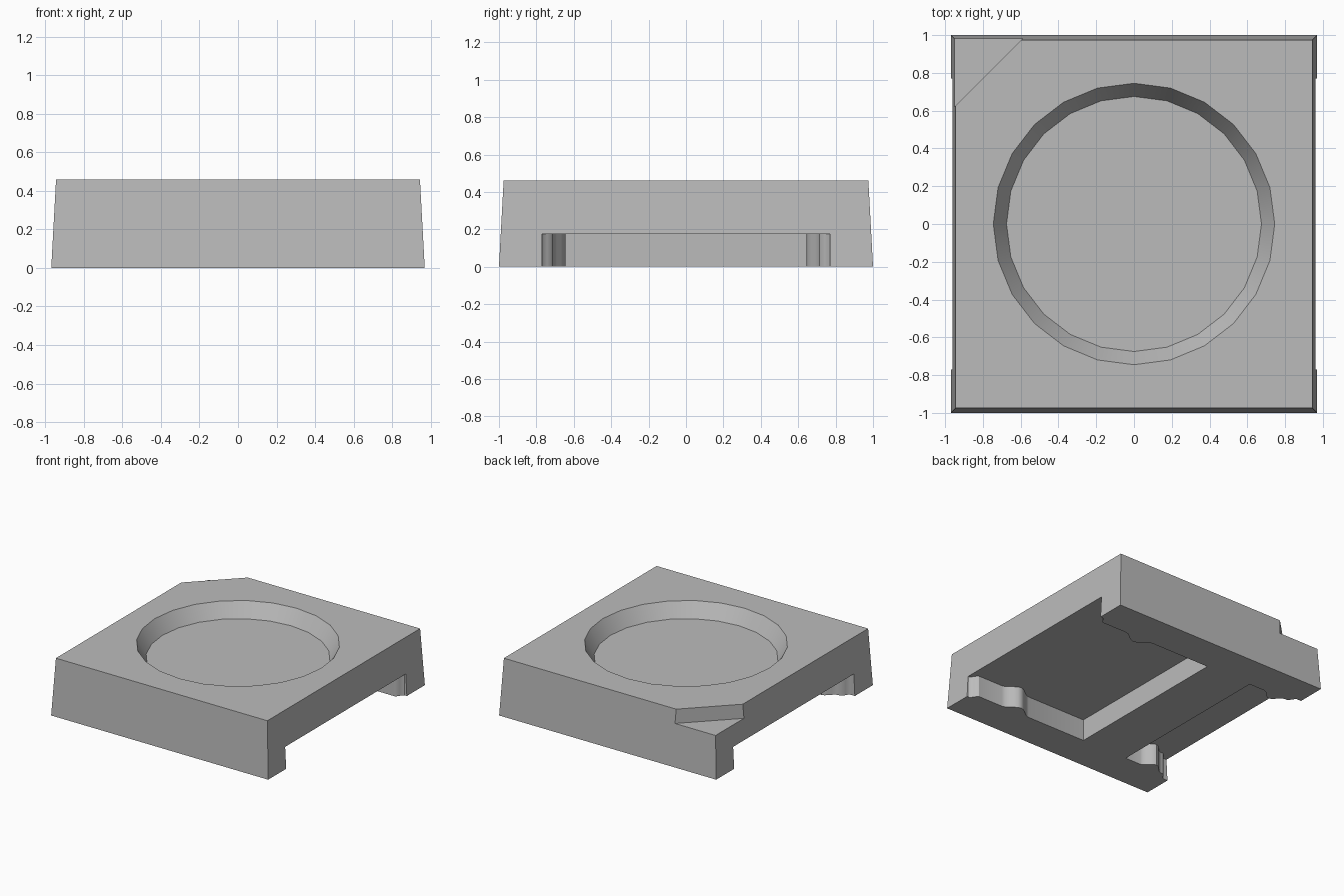
import bpy, bmesh
from math import cos, pi, radians

cube = bpy.data.objects.get("Cube")
if cube:
    bpy.data.objects.remove(cube, do_unlink=True)

grey = bpy.data.materials.new("plain grey")
grey.use_nodes = True
COLOUR = (0.5, 0.5, 0.5, 1)
grey.diffuse_color = COLOUR
grey.node_tree.nodes["Principled BSDF"].inputs["Base Color"].default_value = COLOUR


def loft(name, lower, upper, z0, z1):
    """Solid between two matching outlines at heights z0 and z1."""
    bm = bmesh.new()
    a = [bm.verts.new((x, y, z0)) for x, y in lower]
    b = [bm.verts.new((x, y, z1)) for x, y in upper]
    bm.faces.new(a[::-1])
    bm.faces.new(b)
    n = len(a)
    for i in range(n):
        j = (i + 1) % n
        bm.faces.new((a[i], a[j], b[j], b[i]))
    bmesh.ops.recalc_face_normals(bm, faces=bm.faces)
    mesh = bpy.data.meshes.new(name)
    bm.to_mesh(mesh)
    bm.free()
    mesh.materials.append(grey)
    obj = bpy.data.objects.new(name, mesh)
    bpy.context.collection.objects.link(obj)
    return obj


def rectangle(x, y):
    return [(-x, -y), (x, -y), (x, y), (-x, y)]


def ring(radius, sides=24):
    return [(radius * cos(2 * pi * i / sides), radius * cos(2 * pi * i / sides - pi / 2))
            for i in range(sides)]


def pocket(wall_x, bump_x, bump_half, mouth_x, direction):
    """Clip pocket open at one side, with a rounded bump and flared mouth."""
    wall, bump, mouth, steps = 0.715, 0.07, 0.77, 10
    half = [(wall_x, wall)]
    for i in range(steps + 1):
        t = i / steps
        x = bump_x + direction * bump_half * (2 * t - 1)
        half.append((x, wall - bump * (1 - cos(2 * pi * t)) / 2))
    for i in range(5):
        t = i / 4
        half.append((mouth_x + direction * 0.05 * t, wall + (mouth - wall) * (1 - cos(pi * t)) / 2))
    half.append((direction * 1.1, mouth))
    return half + [(x, -y) for x, y in reversed(half)]


# Tapered block
HEIGHT, FLOOR, SLOT = 0.46, 0.345, 0.175
base = loft("base_block", rectangle(0.97, 1), rectangle(0.945, 0.975), 0, HEIGHT)

# Conical recess, extended past the top face along the same slope
slope = (0.745 - 0.675) / (HEIGHT - FLOOR)
over = 0.1
recess = loft("recess_cutter", ring(0.675), ring(0.745 + slope * over), FLOOR, HEIGHT + over)

# Triangular corner step
corner = [(-1.2, 0.37), (-0.37, 1.2), (-1.2, 1.2)]
step = loft("corner_cutter", corner, corner, FLOOR, HEIGHT + over)

# Underside pockets on both sides of the crossbar
left = pocket(-0.11, 0.55, 0.13, 0.9, 1)
right = pocket(-0.52, -0.76, 0.1, -0.88, -1)
cutters = [recess, step,
           loft("left_pocket_cutter", left, left, -over, SLOT),
           loft("right_pocket_cutter", right, right, -over, SLOT)]

bpy.ops.object.select_all(action="DESELECT")
bpy.context.view_layer.objects.active = base
base.select_set(True)
for cutter in cutters:
    cut = base.modifiers.new(cutter.name, "BOOLEAN")
    cut.operation, cut.solver, cut.object = "DIFFERENCE", "EXACT", cutter
    bpy.ops.object.modifier_apply(modifier=cut.name)
    bpy.data.objects.remove(cutter, do_unlink=True)

bpy.ops.object.shade_smooth_by_angle(angle=radians(30))
